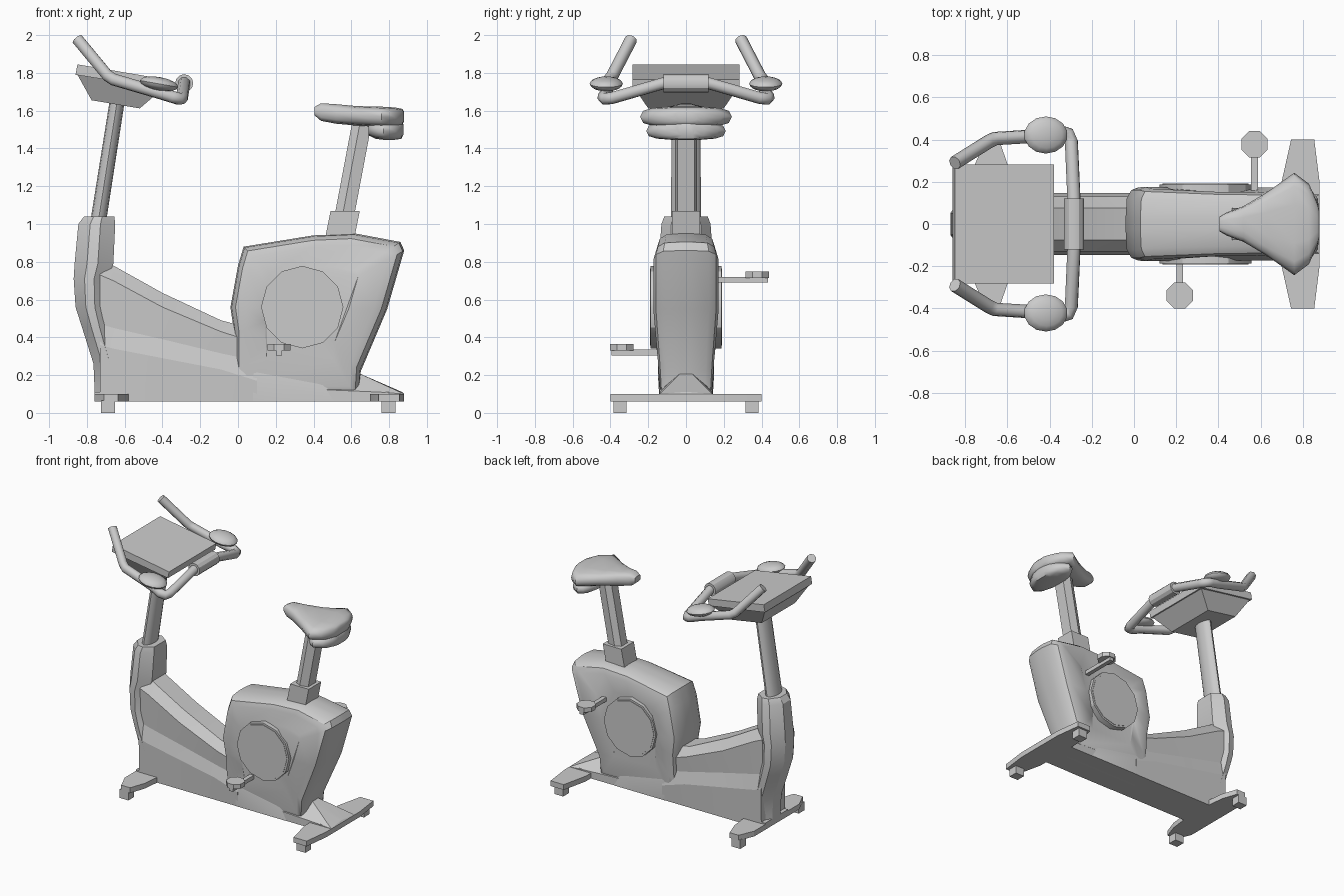
import bpy, bmesh
from math import radians, sin, cos, pi
from mathutils import Matrix

if "Cube" in bpy.data.objects:
    bpy.data.objects.remove(bpy.data.objects["Cube"])


def finish(name, bm, smooth=30):
    bmesh.ops.recalc_face_normals(bm, faces=bm.faces[:])
    me = bpy.data.meshes.new(name)
    bm.to_mesh(me)
    bm.free()
    me.shade_smooth()
    me.set_sharp_from_angle(angle=radians(smooth))
    ob = bpy.data.objects.new(name, me)
    bpy.context.collection.objects.link(ob)
    return ob


def loft(name, rings, smooth=30):
    """Skin a list of equal-length point rings and cap both ends."""
    bm = bmesh.new()
    vs = [[bm.verts.new(p) for p in r] for r in rings]
    n = len(rings[0])
    for a, b in zip(vs, vs[1:]):
        for i in range(n):
            bm.faces.new((a[i], a[(i + 1) % n], b[(i + 1) % n], b[i]))
    caps = [bm.faces.new(vs[0]), bm.faces.new(vs[-1])]
    bmesh.ops.triangulate(bm, faces=caps)
    return finish(name, bm, smooth)


def hull(name, pts):
    bm = bmesh.new()
    for p in pts:
        bm.verts.new(p)
    bmesh.ops.convex_hull(bm, input=bm.verts[:])
    bmesh.ops.dissolve_limit(bm, angle_limit=radians(1), verts=bm.verts[:], edges=bm.edges[:])
    return finish(name, bm, 20)


def box(name, x0, x1, y0, y1, z0, z1):
    return hull(name, [(x, y, z) for x in (x0, x1) for y in (y0, y1) for z in (z0, z1)])


def cylinder(r, depth, n, matrix):
    bm = bmesh.new()
    bmesh.ops.create_cone(bm, cap_ends=True, segments=n, radius1=r, radius2=r,
                          depth=depth, matrix=matrix)
    return bm


def width(z, table):
    for (z0, w0), (z1, w1) in zip(table, table[1:]):
        if z <= z1:
            return w0 + (w1 - w0) * max(0, (z - z0) / (z1 - z0))
    return table[-1][1]


# Flywheel housing: side profile lofted across y, shrinking towards both flanks
profile = [(0, .06), (-.02, .2), (-.02, .42), (-.04, .56), (0, .78), (.03, .88), (.4, .94),
           (.62, .95), (.86, .905), (.88, .86), (.79, .55), (.65, .22), (.64, .06)]
widths = [(.06, .14), (.2, .147), (.4, .165), (.6, .176), (.85, .175), (.95, .15)]
layers = [(1, .55), (1, .84), (.92, .93), (.7, .985), (.15, 1)]
rings = [[(.34 + (x - .34) * s, sign * t * width(z, widths), .56 + (z - .56) * s)
          for x, z in profile]
         for sign, ls in ((-1, layers), (1, layers[::-1])) for t, s in ls]
loft("flywheel_housing", rings, 35)

# Front column: chamfered sections stacked in z
rings = []
for z, x0, x1, h in ((.06, -.76, -.58, .14), (.14, -.76, -.58, .14), (.26, -.765, -.62, .145),
                     (.45, -.825, -.67, .15), (.56, -.86, -.69, .15), (.71, -.87, -.69, .15),
                     (.79, -.865, -.66, .145), (1.0, -.845, -.65, .13), (1.04, -.815, -.655, .115)):
    d = x1 - x0
    half = [(x0, .35 * h), (x0 + .32 * d, .92 * h), (x0 + .6 * d, h), (x1, .6 * h)]
    rings.append([(x, y, z) for x, y in half] + [(x, -y, z) for x, y in half[::-1]])
loft("front_column", rings, 28)

# Sloping bridge between column and housing, with a ledge along each side
rings = []
for x, top, crease, groove, low in ((-.73, .81, .73, .47, .36), (-.66, .78, .7, .45, .34),
                                    (-.4, .635, .56, .39, .29), (-.09, .49, .43, .315, .23),
                                    (.1, .44, .37, .275, .17)):
    half = [(.14, .06), (.147, low), (.122, groove), (.13, crease), (.075, top)]
    rings.append([(x, y, z) for y, z in half] + [(x, -y, z) for y, z in half[::-1]])
loft("bridge", rings, 12)

# Base plate, rear tail and foot bars
box("base_plate", -.76, .8, -.138, .138, .06, .11)
hull("base_fairing", [(x, s * y, z) for s in (1, -1) for x, y, z in
                      ((.08, .142, .06), (.08, .144, .2), (.5, .142, .06), (.45, .142, .14),
                       (.12, .12, .3), (.5, .1, .26), (.65, .1, .06), (.64, .06, .215))])
hull("rear_tail", [(.4, s * y, z) for s in (1, -1) for y, z in ((.14, .06), (.14, .125))]
     + [(x, s * y, z) for s in (1, -1)
        for x, y, z in ((.88, .14, .06), (.88, .14, .1), (.75, .14, .11), (.64, .03, .21),
                        (.5, .04, .21), (.87, .02, .11))])
for name, foot in (("front_foot_bar", ((-.71, -.635, .385), (-.76, -.595, .27), (-.76, -.58, .14))),
                   ("rear_foot_bar", ((.745, .855, .4), (.70, .88, .2)))):
    hull(name, [(x, s * y, z) for a, b, y in foot for x in (a, b)
                for s in (1, -1) for z in (.06, .1)])
for end, x in (("front", -.687), ("rear", .797)):
    for side, y in (("right", -.35), ("left", .35)):
        box(f"{end}_{side}_foot", x - .037, x + .037, y - .035, y + .035, 0, .065)

# Flywheel covers, cranks and pedals
for side, s, px, py, pz in (("right", -1, .217, .34, .305), ("left", 1, .572, .378, .69)):
    m = Matrix.Translation((.34, s * .165, .56)) @ Matrix.Rotation(pi / 2, 4, 'X')
    finish(f"{side}_flywheel_cover", cylinder(.218, .046, 12, m))
    m = Matrix.Translation((.34, s * .17, .56)) @ Matrix.Rotation(pi / 2, 4, 'X')
    finish(f"{side}_flywheel_face", cylinder(.204, .042, 12, m))
    ya, yb = sorted((s * .12, s * (py + .055)))
    box(f"{side}_crank", px - .016, px + .016, ya, yb, pz, pz + .03)
    m = Matrix.Translation((px, s * py, pz + .042)) @ Matrix.Rotation(pi / 8, 4, 'Z')
    finish(f"{side}_pedal", cylinder(.067, .034, 8, m))

# Seat post and its collar
hull("seat_post_collar", [(x + dx, y, z) for x, z in ((.46, .92), (.49, 1.07))
                          for dx in (0, .155) for y in (-.075, .075)])
hull("seat_post", [(x + dx, s * y, z) for x, z in ((.555, 1.0), (.655, 1.53))
                   for dx, y in ((-.052, .035), (-.01, .058), (.052, .045)) for s in (1, -1)])


# Seat: rounded cross-sections along x
def cushion(name, sections):
    soft = lambda v: abs(v) ** .65 * (1 if v > 0 else -1)
    angles = [2 * pi * i / 14 for i in range(14)]
    loft(name, [[(x, w * soft(cos(a)), (z0 + z1) / 2 + (z1 - z0) / 2 * soft(sin(a)))
                 for a in angles] for x, w, z0, z1 in sections], 50)


cushion("seat", [(.405, .035, 1.575, 1.62), (.44, .055, 1.545, 1.64), (.52, .085, 1.53, 1.635),
                 (.63, .15, 1.52, 1.625), (.76, .243, 1.512, 1.622), (.83, .19, 1.512, 1.618),
                 (.87, .1, 1.522, 1.61), (.88, .06, 1.545, 1.595)])
cushion("seat_base", [(.69, .12, 1.47, 1.53), (.73, .19, 1.45, 1.54), (.77, .21, 1.445, 1.54),
                      (.83, .17, 1.445, 1.54), (.865, .1, 1.45, 1.54), (.875, .05, 1.47, 1.53)])

# Console post
loft("console_post", [[(x + rx * cos(a), ry * sin(a), z) for a in
                       [2 * pi * i / 12 for i in range(12)]]
                      for x, z, rx, ry in ((-.745, .98, .042, .08), (-.635, 1.68, .04, .075))], 40)

# Console: tilted slab over a tapered underside
slab = [(-.85, 1.845), (-.38, 1.765), (-.86, 1.79), (-.39, 1.715)]
hull("console_slab", [(x, y, z) for x, z in slab for y in (-.283, .283)])
hull("console_underside", [(x, s * y, z) for s in (1, -1) for x, y, z in
                           ((-.85, .27, 1.79), (-.4, .27, 1.715), (-.775, .2, 1.655),
                            (-.52, .2, 1.612))])

# Handlebar: one swept tube, mirrored path
half = [(-.285, .12, 1.745), (-.297, .39, 1.667), (-.312, .428, 1.662), (-.345, .437, 1.672),
        (-.42, .42, 1.695), (-.66, .405, 1.765), (-.69, .39, 1.785), (-.85, .29, 1.978)]
path = [(x, -y, z) for x, y, z in half[::-1]] + half
cu = bpy.data.curves.new("handlebar", 'CURVE')
cu.dimensions = '3D'
cu.bevel_depth = .033
cu.bevel_resolution = 2
cu.use_fill_caps = True
sp = cu.splines.new('POLY')
sp.points.add(len(path) - 1)
for p, co in zip(sp.points, path):
    p.co = (*co, 1)
bpy.context.collection.objects.link(bpy.data.objects.new("handlebar", cu))
m = Matrix.Translation((-.285, 0, 1.745)) @ Matrix.Rotation(pi / 2, 4, 'X')
finish("handlebar_sleeve", cylinder(.048, .24, 12, m))

# Elbow pads
for side, s in (("right", -1), ("left", 1)):
    bm = bmesh.new()
    m = (Matrix.Translation((-.418, s * .422, 1.742)) @ Matrix.Rotation(radians(10), 4, 'Y')
         @ Matrix.Diagonal((.105, .088, .036, 1)))
    bmesh.ops.create_uvsphere(bm, u_segments=14, v_segments=8, radius=1, matrix=m)
    finish(f"{side}_elbow_pad", bm, 50)
